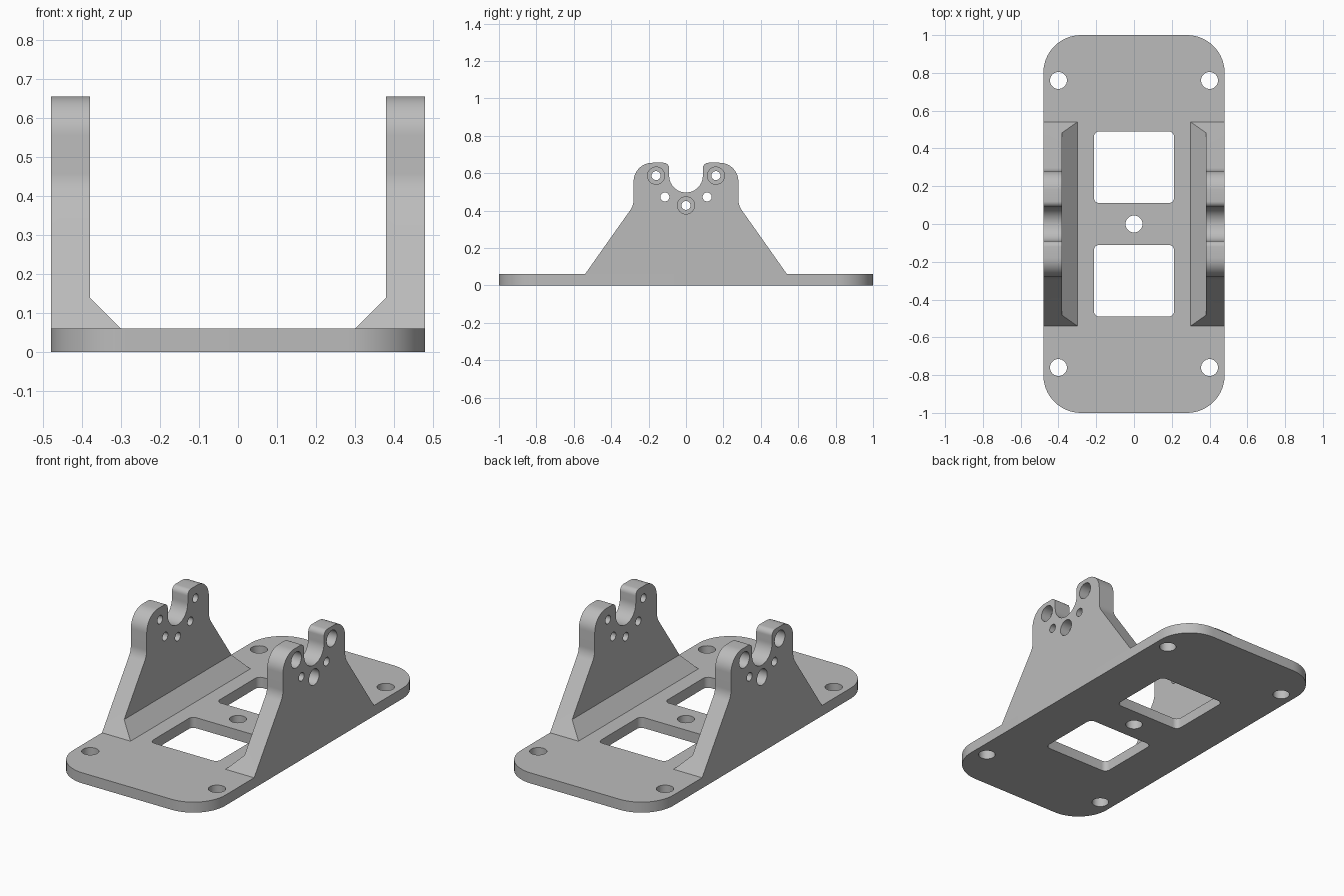
import bpy, bmesh
from math import sin, cos, radians

if "Cube" in bpy.data.objects:
    bpy.data.objects.remove(bpy.data.objects["Cube"])

grey = bpy.data.materials.new("plain_grey")
grey.use_nodes = True
grey.diffuse_color = (0.5, 0.5, 0.5, 1)
grey.node_tree.nodes["Principled BSDF"].inputs["Base Color"].default_value = (0.5, 0.5, 0.5, 1)

PLACE = {"x": lambda u, v, t: (t, u, v),
         "y": lambda u, v, t: (u, t, v),
         "z": lambda u, v, t: (u, v, t)}


def arc(cu, cv, r, start, end, steps=12):
    angles = [radians(start + (end - start) * i / steps) for i in range(steps + 1)]
    return [(cu + r * cos(a), cv + r * sin(a)) for a in angles]


def circle(cu, cv, r):
    return arc(cu, cv, r, 0, 360, 32)[:-1]


def rounded_rect(cu, cv, hu, hv, r, steps):
    points = []
    for i, (su, sv) in enumerate([(1, 1), (-1, 1), (-1, -1), (1, -1)]):
        points += arc(cu + su * (hu - r), cv + sv * (hv - r), r, 90 * i, 90 * i + 90, steps)
    return points


def prism(name, outline, low, high, axis):
    """Extrude a flat outline between two positions on an axis."""
    bm = bmesh.new()
    rings = [[bm.verts.new(PLACE[axis](u, v, t)) for u, v in outline] for t in (low, high)]
    bm.faces.new(rings[0])
    bm.faces.new(rings[1])
    n = len(outline)
    for i in range(n):
        j = (i + 1) % n
        bm.faces.new((rings[0][i], rings[0][j], rings[1][j], rings[1][i]))
    bmesh.ops.recalc_face_normals(bm, faces=bm.faces)
    mesh = bpy.data.meshes.new(name)
    bm.to_mesh(mesh)
    bm.free()
    mesh.materials.append(grey)
    obj = bpy.data.objects.new(name, mesh)
    bpy.context.collection.objects.link(obj)
    return obj


def activate(obj):
    bpy.ops.object.select_all(action="DESELECT")
    obj.select_set(True)
    bpy.context.view_layer.objects.active = obj


def cut(obj, outline, low, high, axis):
    cutter = prism("cutter", outline, low, high, axis)
    cutter.hide_render = True
    mod = obj.modifiers.new("cut", "BOOLEAN")
    mod.operation = "DIFFERENCE"
    mod.solver = "EXACT"
    mod.object = cutter
    activate(obj)
    bpy.ops.object.modifier_apply(modifier=mod.name)
    bpy.data.objects.remove(cutter)


def smooth(obj):
    activate(obj)
    bpy.ops.object.shade_smooth_by_angle(angle=radians(25))


# Base plate with two windows, a centre hole and four corner holes
base = prism("base_plate", rounded_rect(0, 0, 0.48, 1.0, 0.2, 16), 0, 0.06, "z")
for side in (-1, 1):
    cut(base, rounded_rect(0, side * 0.3, 0.213, 0.19, 0.03, 6), -0.1, 0.2, "z")
for hole in [(0, 0), (0.4, 0.76), (-0.4, 0.76), (0.4, -0.76), (-0.4, -0.76)]:
    cut(base, circle(*hole, 0.045), -0.1, 0.2, "z")
smooth(base)

# Upright outline: sloped flank, rounded shoulder, rounded lip, half of the notch
half = [(-0.54, 0.06)]
half += arc(-0.38, 0.46, 0.1, -35.2, 0, 8)
half += arc(-0.18, 0.556, 0.1, 180, 90)
half += arc(-0.12, 0.626, 0.03, 90, 0, 8)
half += arc(0, 0.587, 0.09, 180, 270, 14)
upright_outline = half + [(-u, v) for u, v in reversed(half[:-1])]

# Two uprights, each with a chamfered inner foot and drilled holes
for name, s in (("left_upright", 1), ("right_upright", -1)):
    upright = prism(name, upright_outline, s * 0.25, s * 0.48, "x")
    clearance = [(0.28, 0.04), (0.38, 0.14), (0.38, 0.8), (0.2, 0.8), (0.2, 0.04)]
    cut(upright, [(s * u, v) for u, v in clearance], -0.7, 0.7, "y")
    for y, z in [(-0.16, 0.587), (0.16, 0.587), (0, 0.428)]:
        cut(upright, circle(y, z, 0.024), s * 0.3, s * 0.6, "x")
        cut(upright, circle(y, z, 0.046), s * 0.42, s * 0.6, "x")
    for y in (-0.113, 0.113):
        cut(upright, circle(y, 0.473, 0.024), s * 0.3, s * 0.6, "x")
    smooth(upright)
